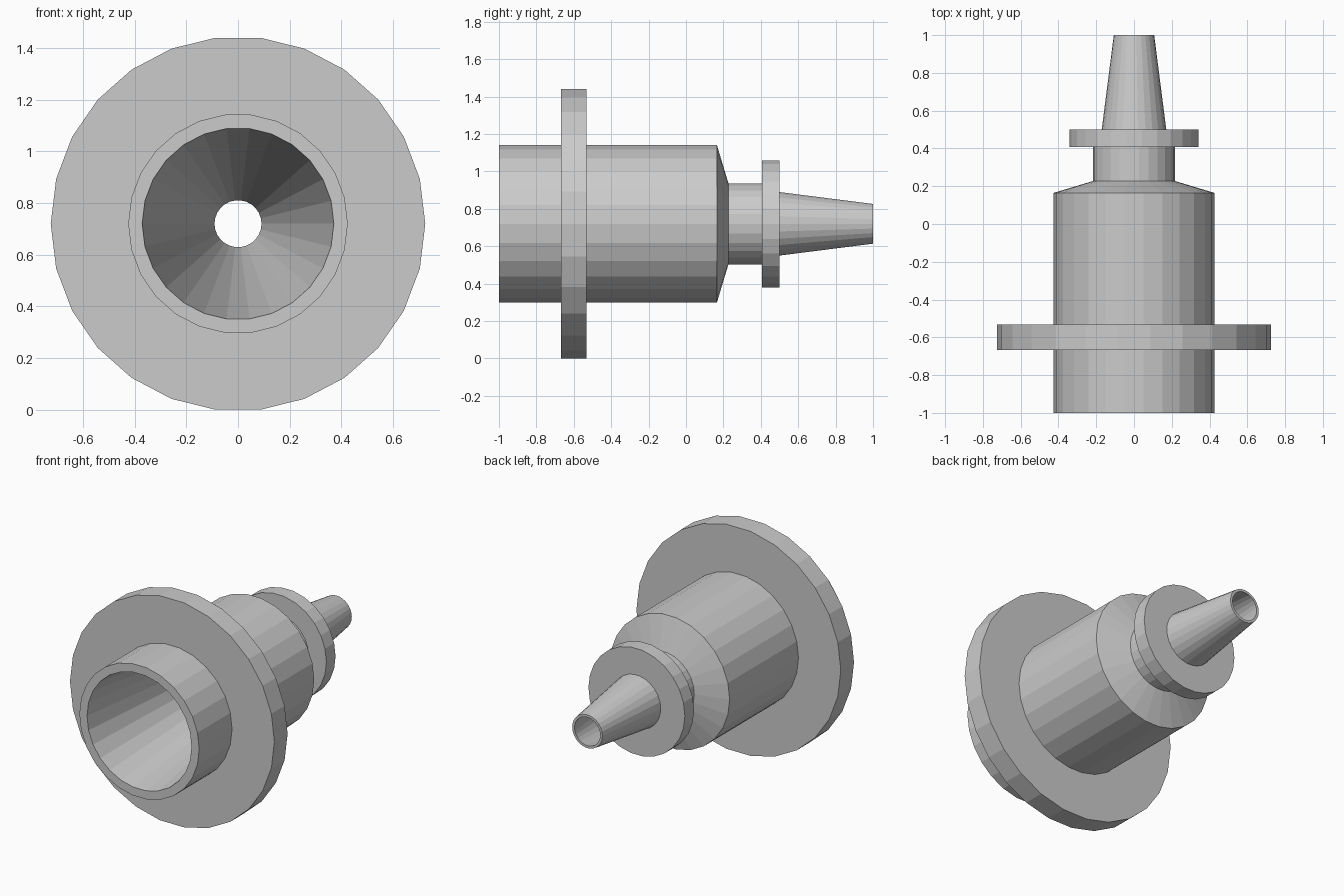
import bpy, bmesh
from math import sin, cos, pi

if "Cube" in bpy.data.objects:
    bpy.data.objects.remove(bpy.data.objects["Cube"])

SIDES = 26
AXIS_Z = 0.72


def lathe(name, profile):
    """Revolve a closed (y, radius) outline about the horizontal y axis."""
    bm = bmesh.new()
    rings = []
    for y, r in profile:
        rings.append([bm.verts.new((r * cos(2 * pi * k / SIDES), y,
                                    AXIS_Z + r * sin(2 * pi * k / SIDES)))
                      for k in range(SIDES)])
    for i, a in enumerate(rings):
        b = rings[(i + 1) % len(rings)]
        for k in range(SIDES):
            n = (k + 1) % SIDES
            bm.faces.new((a[k], a[n], b[n], b[k]))
    bmesh.ops.recalc_face_normals(bm, faces=bm.faces)
    mesh = bpy.data.meshes.new(name)
    bm.to_mesh(mesh)
    bm.free()
    obj = bpy.data.objects.new(name, mesh)
    bpy.context.collection.objects.link(obj)
    return obj


barrel = [(-1.0, 0.425)]
large_flange = [(-0.667, 0.425), (-0.667, 0.725), (-0.533, 0.725), (-0.533, 0.425)]
shoulder = [(0.165, 0.425), (0.227, 0.218)]
small_flange = [(0.407, 0.218), (0.407, 0.342), (0.5, 0.342), (0.5, 0.171)]
tip = [(1.0, 0.107)]
tapered_bore = [(1.0, 0.091), (-1.0, 0.371)]

# Hollow nozzle: stepped outside, one long tapered bore inside
lathe("flanged_nozzle",
      barrel + large_flange + shoulder + small_flange + tip + tapered_bore)
